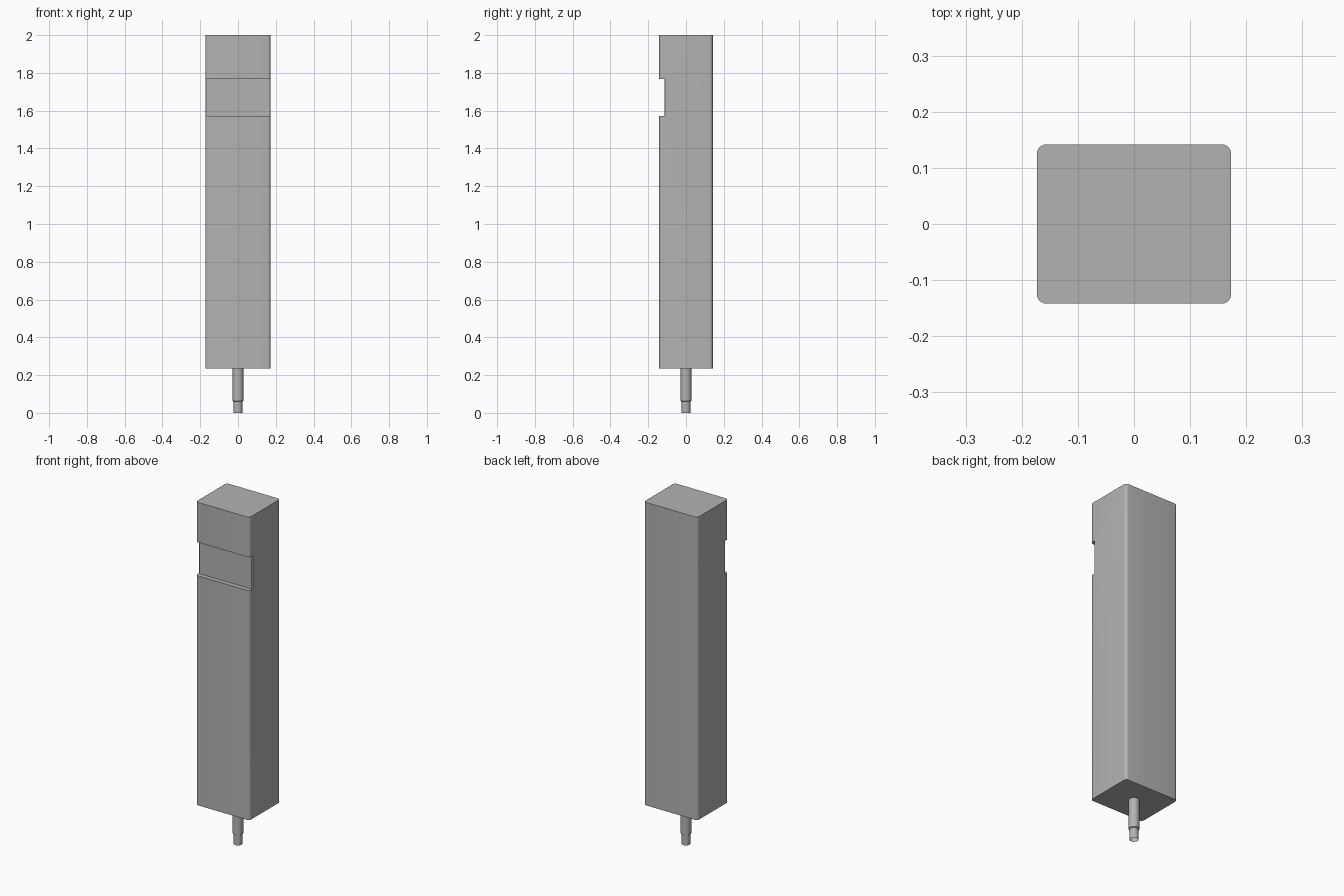
import bpy, bmesh, math

if "Cube" in bpy.data.objects:
    bpy.data.objects.remove(bpy.data.objects["Cube"])

HX, HY, R = 0.173, 0.142, 0.017
Z0, Z1 = 0.235, 2.0

grey = bpy.data.materials.new("mid_grey")
grey.diffuse_color = (0.45, 0.45, 0.45, 1)
grey.use_nodes = True
grey.node_tree.nodes["Principled BSDF"].inputs["Base Color"].default_value = grey.diffuse_color


def add_object(name, bm):
    bmesh.ops.recalc_face_normals(bm, faces=bm.faces)
    mesh = bpy.data.meshes.new(name)
    bm.to_mesh(mesh)
    bm.free()
    mesh.materials.append(grey)
    obj = bpy.data.objects.new(name, mesh)
    bpy.context.collection.objects.link(obj)
    return obj


def prism(name, points, z0, z1):
    """Extrude a flat outline from z0 to z1."""
    bm = bmesh.new()
    base = bm.faces.new([bm.verts.new((x, y, z0)) for x, y in points])
    ext = bmesh.ops.extrude_face_region(bm, geom=[base], use_keep_orig=True)
    top = [v for v in ext['geom'] if isinstance(v, bmesh.types.BMVert)]
    bmesh.ops.translate(bm, verts=top, vec=(0, 0, z1 - z0))
    return add_object(name, bm)


def smooth(obj):
    bpy.ops.object.select_all(action='DESELECT')
    obj.select_set(True)
    bpy.context.view_layer.objects.active = obj
    bpy.ops.object.shade_smooth_by_angle(angle=math.radians(30))


# Body: rounded rectangle extruded upwards
outline = []
for k, (sx, sy) in enumerate([(1, 1), (-1, 1), (-1, -1), (1, -1)]):
    for i in range(7):
        a = math.radians(90 * k + 15 * i)
        outline.append((sx * (HX - R) + R * math.cos(a),
                        sy * (HY - R) + R * math.sin(a)))
body = prism("body", outline, Z0, Z1)

# Front groove across the full width, its floor eased at both ends
cutter = prism("groove_cutter",
               [(-0.3, -0.3), (0.3, -0.3), (0.3, 0.012), (0.169, -0.115),
                (-0.169, -0.115), (-0.3, 0.012)], 1.572, 1.767)
cutter.hide_render = True
mod = body.modifiers.new("groove", 'BOOLEAN')
mod.operation = 'DIFFERENCE'
mod.solver = 'EXACT'
mod.object = cutter
bpy.context.view_layer.objects.active = body
bpy.ops.object.modifier_apply(modifier=mod.name)
bpy.data.objects.remove(cutter)
smooth(body)

# Stepped round stem, open at the lower end
bm = bmesh.new()
profile = [(0.023, 0.0), (0.023, 0.060), (0.028, 0.063), (0.028, Z0)]
N = 32
rings = [[bm.verts.new((r * math.cos(2 * math.pi * i / N),
                        r * math.sin(2 * math.pi * i / N), z))
          for i in range(N)] for r, z in profile]
for lo, hi in zip(rings, rings[1:]):
    for i in range(N):
        j = (i + 1) % N
        bm.faces.new((lo[i], lo[j], hi[j], hi[i]))
smooth(add_object("stem", bm))
